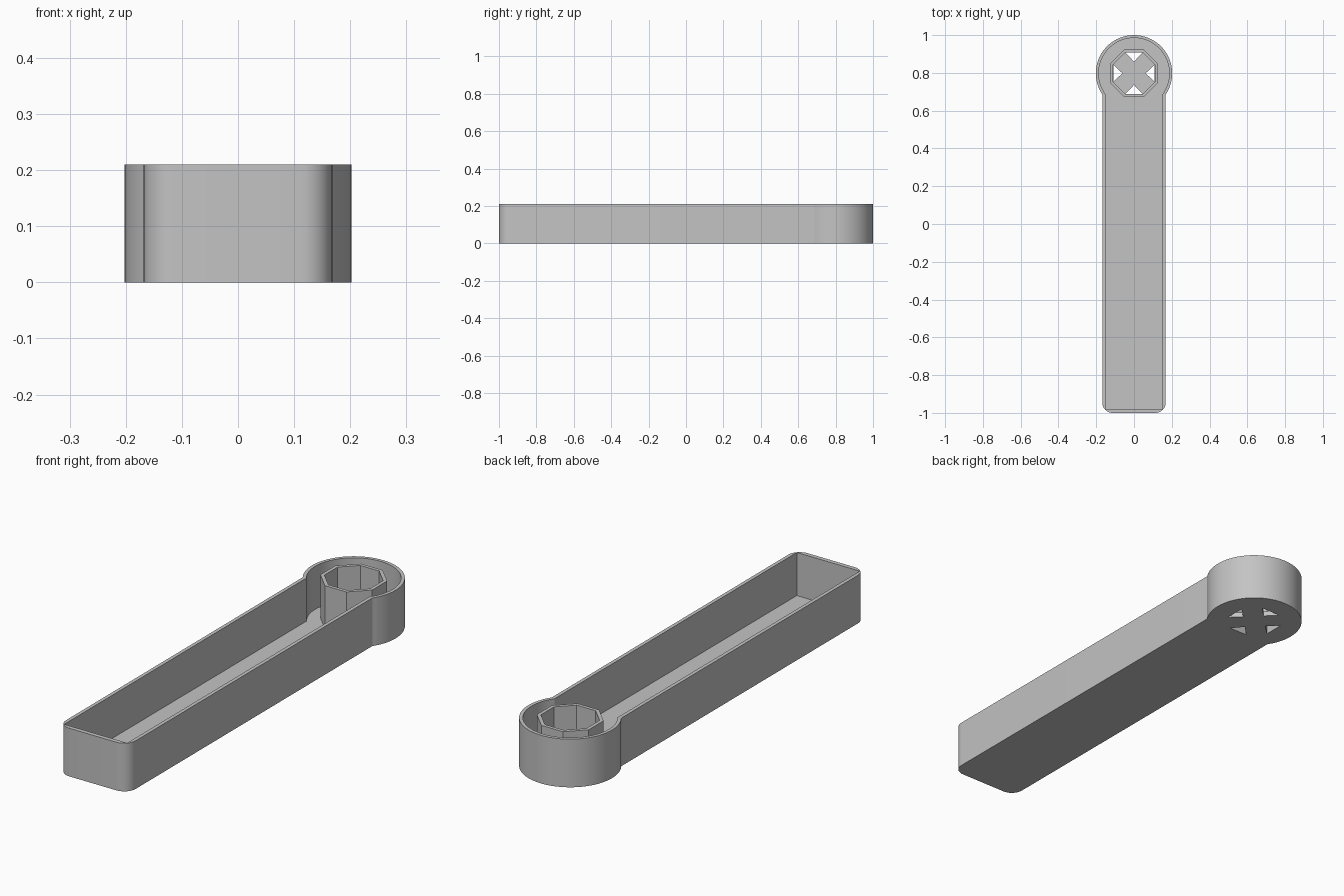
import bpy, bmesh
from math import sin, cos, pi, acos, radians
from mathutils import Vector

HEIGHT, FLOOR = 0.21, 0.022
HUB_Y = 0.798
FRONT = -1.0

if "Cube" in bpy.data.objects:
    bpy.data.objects.remove(bpy.data.objects["Cube"], do_unlink=True)

grey = bpy.data.materials.new("plain grey")
grey.use_nodes = True
colour = (0.55, 0.55, 0.55, 1)
grey.diffuse_color = colour
grey.node_tree.nodes["Principled BSDF"].inputs["Base Color"].default_value = colour


def arc(cx, cy, r, a0, a1, steps):
    angles = [a0 + (a1 - a0) * i / steps for i in range(steps + 1)]
    return [(cx + r * cos(a), cy + r * sin(a)) for a in angles]


def keyhole(half, radius, front, corner):
    """Straight arm joined to a round hub, counter-clockwise."""
    neck = acos(half / radius)
    pts = arc(0, HUB_Y, radius, -neck, pi + neck, 72)
    if corner:
        pts += arc(-half + corner, front + corner, corner, pi, 1.5 * pi, 10)
        pts += arc(half - corner, front + corner, corner, 1.5 * pi, 2 * pi, 10)
    else:
        pts += [(-half, front), (half, front)]
    return pts


def octagon(apothem):
    r = apothem / cos(pi / 8)
    return [(r * cos(a), HUB_Y + r * sin(a))
            for a in (pi / 8 + i * pi / 4 for i in range(8))]


def prism(name, pts, z0, z1):
    bm = bmesh.new()
    base = bm.faces.new([bm.verts.new((x, y, z0)) for x, y in pts])
    top = bmesh.ops.extrude_face_region(bm, geom=[base])["geom"]
    verts = [v for v in top if isinstance(v, bmesh.types.BMVert)]
    bmesh.ops.translate(bm, verts=verts, vec=(0, 0, z1 - z0))
    bmesh.ops.recalc_face_normals(bm, faces=bm.faces)
    mesh = bpy.data.meshes.new(name)
    bm.to_mesh(mesh)
    bm.free()
    mesh.materials.append(grey)
    obj = bpy.data.objects.new(name, mesh)
    bpy.context.collection.objects.link(obj)
    return obj


def combine(target, tool, operation):
    mod = target.modifiers.new(tool.name, "BOOLEAN")
    mod.operation, mod.object, mod.solver = operation, tool, "EXACT"
    bpy.context.view_layer.objects.active = target
    bpy.ops.object.modifier_apply(modifier=mod.name)
    bpy.data.objects.remove(tool, do_unlink=True)


# Hollow tray with a round hub
handle = prism("handle_tray", keyhole(0.168, 0.202, FRONT, 0.055), 0, HEIGHT)
combine(handle, prism("cavity", keyhole(0.152, 0.187, -0.981, 0), FLOOR, 0.4), "DIFFERENCE")

# Octagonal socket standing on the hub floor
combine(handle, prism("socket_post", octagon(0.125), FLOOR / 2, HEIGHT), "UNION")
combine(handle, prism("socket_bore", octagon(0.11), FLOOR, 0.4), "DIFFERENCE")

# Four triangular openings leave a diagonal cross in the floor
for i in range(4):
    a = i * pi / 2
    pts = []
    for u, v in ((0.062, 0), (0.109, 0.046), (0.109, -0.046)):
        pts.append((u * cos(a) - v * sin(a), HUB_Y + u * sin(a) + v * cos(a)))
    combine(handle, prism("floor_opening", pts, -0.1, FLOOR + 0.02), "DIFFERENCE")

# Smooth the round walls, keep the edges crisp
for o in bpy.context.selected_objects:
    o.select_set(False)
handle.select_set(True)
bpy.context.view_layer.objects.active = handle
bpy.ops.object.shade_smooth_by_angle(angle=radians(30))
